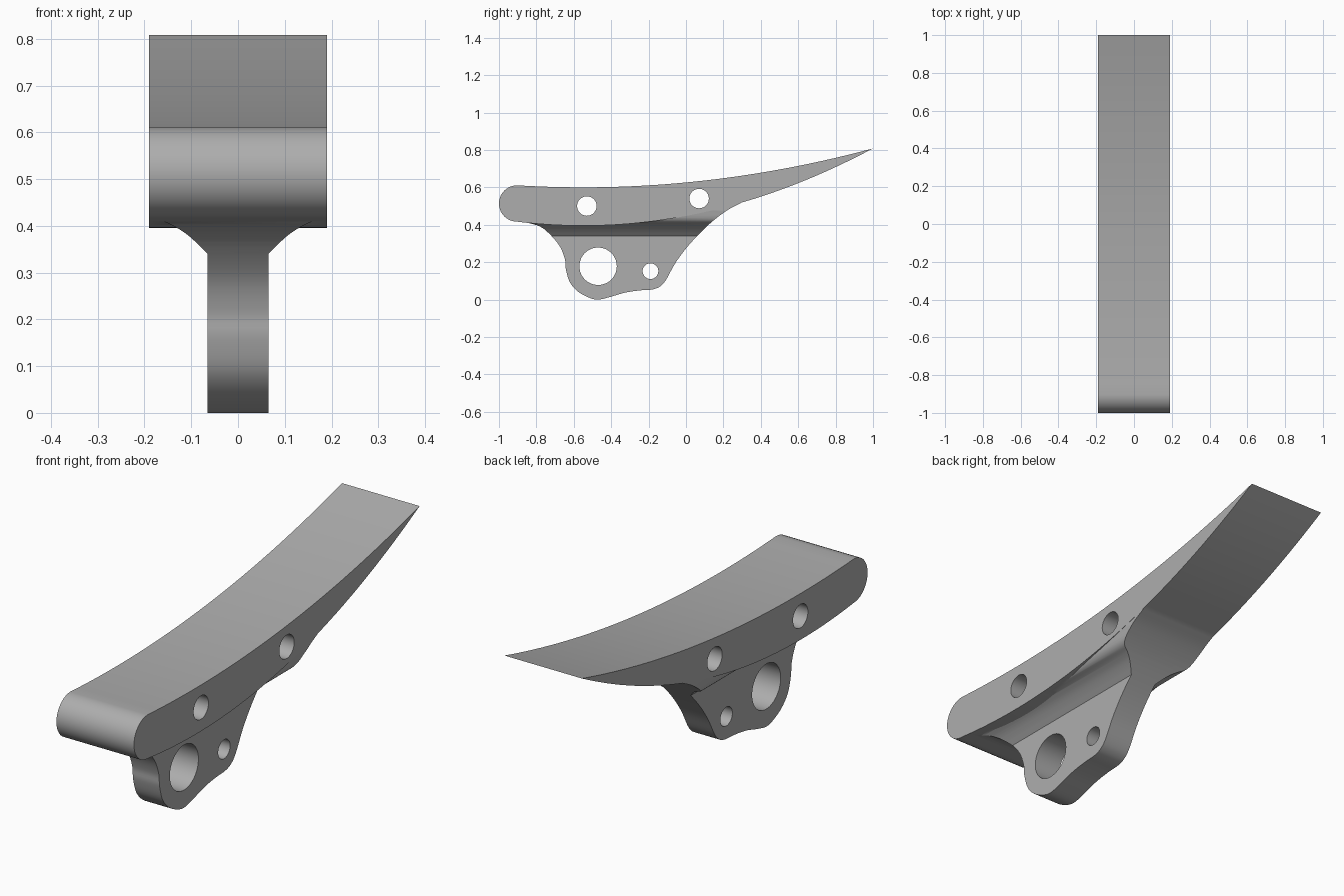
import bpy, bmesh, math
from mathutils import Vector

if "Cube" in bpy.data.objects:
    bpy.data.objects.remove(bpy.data.objects["Cube"], do_unlink=True)

grey = bpy.data.materials.new("plain_grey")
grey.use_nodes = True
colour = (0.42, 0.42, 0.42, 1)
grey.diffuse_color = colour
grey.node_tree.nodes["Principled BSDF"].inputs["Base Color"].default_value = colour


def extrude(name, points, axis, low, high):
    """Closed profile extruded along x (points are y, z) or y (points are x, z)."""
    def place(p, d):
        return (d, p[0], p[1]) if axis == "x" else (p[0], d, p[1])
    bm = bmesh.new()
    ends = [[bm.verts.new(place(p, d)) for p in points] for d in (low, high)]
    n = len(points)
    bm.faces.new(ends[0])
    bm.faces.new(ends[1][::-1])
    for i in range(n):
        j = (i + 1) % n
        bm.faces.new((ends[0][i], ends[1][i], ends[1][j], ends[0][j]))
    bmesh.ops.recalc_face_normals(bm, faces=bm.faces)
    mesh = bpy.data.meshes.new(name)
    bm.to_mesh(mesh)
    bm.free()
    mesh.materials.append(grey)
    obj = bpy.data.objects.new(name, mesh)
    bpy.context.collection.objects.link(obj)
    return obj


def smooth_path(points, steps=5):
    """Catmull-Rom curve through the points."""
    p = [Vector(q) for q in points]
    p = [2 * p[0] - p[1]] + p + [2 * p[-1] - p[-2]]
    out = []
    for a, b, c, d in zip(p, p[1:], p[2:], p[3:]):
        for k in range(steps):
            t = k / steps
            out.append(0.5 * (2 * b + (c - a) * t + (2 * a - 5 * b + 4 * c - d) * t * t
                              + (3 * b - a - 3 * c + d) * t ** 3))
    return [tuple(v) for v in out] + [tuple(p[-2])]


def boolean(target, tool, operation):
    mod = target.modifiers.new(operation.lower(), "BOOLEAN")
    mod.operation, mod.object, mod.solver = operation, tool, "EXACT"
    bpy.context.view_layer.objects.active = target
    bpy.ops.object.modifier_apply(modifier=mod.name)
    bpy.data.objects.remove(tool, do_unlink=True)


# Curved wedge blade with a rounded front end
def top(y):
    return 0.6 + 0.0866 * (y + 0.55) ** 2


def bottom(y):
    return 0.395 + 0.172 * (y + 0.55) ** 2


start, steps = -0.903, 36
ys = [start + (1 - start) * i / steps for i in range(steps + 1)]
mid, radius = (top(start) + bottom(start)) / 2, (top(start) - bottom(start)) / 2
cap = [(start - 0.097 * math.sin(a), mid - radius * math.cos(a))
       for a in (math.pi * i / 20 for i in range(1, 20))]
profile = [(y, top(y)) for y in ys] + [(y, bottom(y)) for y in ys[-2::-1]] + cap
blade = extrude("blade_bracket", profile, "x", -0.19, 0.19)

# Mounting lug side outline, running up into the blade
outline = smooth_path([
    (-0.85, 0.412), (-0.78, 0.39), (-0.727, 0.348), (-0.674, 0.283), (-0.647, 0.214),
    (-0.642, 0.16), (-0.62, 0.091), (-0.578, 0.043), (-0.52, 0.011), (-0.47, 0.0),
    (-0.406, 0.014), (-0.326, 0.037), (-0.246, 0.049), (-0.18, 0.054), (-0.139, 0.07),
    (-0.107, 0.105), (-0.06, 0.19), (-0.005, 0.267), (0.06, 0.34), (0.14, 0.417),
    (0.225, 0.48), (0.3, 0.52)])
lug = extrude("mounting_lug", outline + [(0.3, 0.56), (-0.3, 0.5), (-0.85, 0.47)], "x", -0.3, 0.3)

# Flared cross-section: narrow web widening under the blade
flare = smooth_path([(0.065, 0.34), (0.09, 0.365), (0.115, 0.386), (0.142, 0.402),
                     (0.168, 0.415), (0.182, 0.436), (0.189, 0.475)], 4)
half = [(0.065, -0.1)] + flare + [(0.189, 0.7)]
section = half + [(-x, z) for x, z in reversed(half)]
boolean(lug, extrude("flare_section", section, "y", -1.2, 1.2), "INTERSECT")
boolean(blade, lug, "UNION")

# Through holes
for y, z, r in ((-0.47, 0.178, 0.1), (-0.19, 0.152, 0.042),
                (-0.53, 0.5, 0.052), (0.07, 0.54, 0.052)):
    ring = [(y + r * math.cos(math.tau * i / 48), z + r * math.sin(math.tau * i / 48))
            for i in range(48)]
    boolean(blade, extrude("hole_cutter", ring, "x", -0.4, 0.4), "DIFFERENCE")

bpy.ops.object.select_all(action="DESELECT")
blade.select_set(True)
bpy.context.view_layer.objects.active = blade
bpy.ops.object.shade_smooth_by_angle(angle=math.radians(28))
